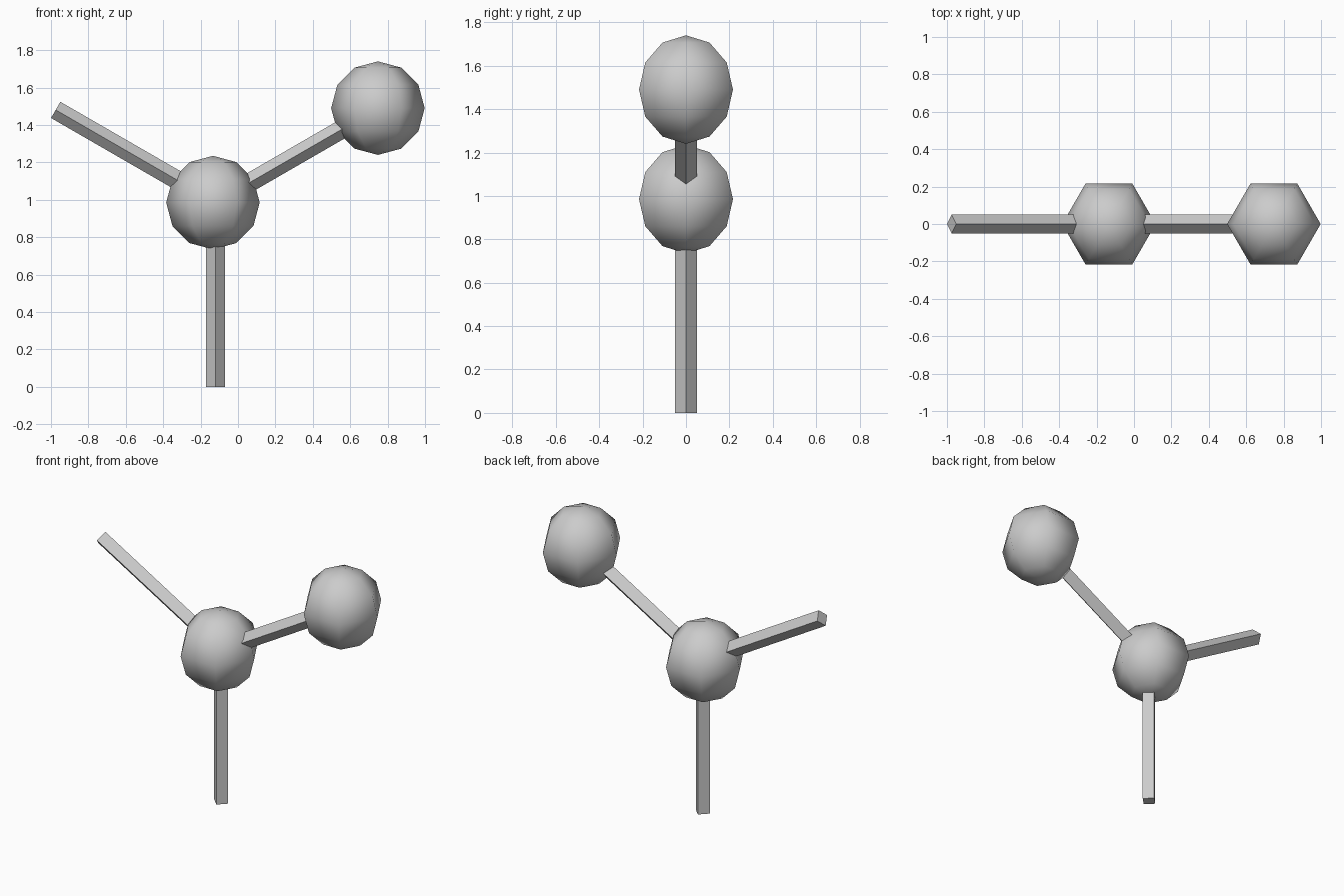
import bpy, bmesh
from math import sin, cos, pi, radians
from mathutils import Vector, Matrix

if "Cube" in bpy.data.objects:
    bpy.data.objects.remove(bpy.data.objects["Cube"])

R_BALL, R_ROD, ROD_LEN = 0.25, 0.05, 0.987
HUB = Vector((-0.12, 0, ROD_LEN))


def finish(bm, name, smooth):
    bmesh.ops.recalc_face_normals(bm, faces=bm.faces)
    for f in bm.faces:
        f.smooth = smooth
    mesh = bpy.data.meshes.new(name)
    bm.to_mesh(mesh)
    bm.free()
    ob = bpy.data.objects.new(name, mesh)
    bpy.context.collection.objects.link(ob)
    return ob


def ball(name, centre):
    # half-circle profile spun in six steps, corners on the x axis
    bm = bmesh.new()
    pts = [bm.verts.new((R_BALL * sin(i * pi / 6), 0, R_BALL * cos(i * pi / 6)))
           for i in range(7)]
    edges = [bm.edges.new(p) for p in zip(pts, pts[1:])]
    bmesh.ops.spin(bm, geom=pts + edges, cent=(0, 0, 0), axis=(0, 0, 1),
                   angle=2 * pi, steps=6)
    bmesh.ops.remove_doubles(bm, verts=bm.verts, dist=1e-4)
    bmesh.ops.dissolve_degenerate(bm, edges=bm.edges, dist=1e-4)
    finish(bm, name, True).location = centre


def rod(name, tilt):
    # four-sided rod leaving the hub, tilted about y from straight up
    bm = bmesh.new()
    bmesh.ops.create_cone(bm, cap_ends=True, segments=4, radius1=R_ROD,
                          radius2=R_ROD, depth=ROD_LEN,
                          matrix=Matrix.Translation((0, 0, ROD_LEN / 2)))
    ob = finish(bm, name, False)
    ob.location = HUB
    ob.rotation_euler.y = radians(tilt)


# balls
ball("hub_ball", (-0.134, 0, 0.985))
ball("end_ball", (0.748, 0, 1.49))

# three rods, 120 degrees apart
for name, tilt in (("left_rod", -60), ("right_rod", 60), ("lower_rod", 180)):
    rod(name, tilt)
